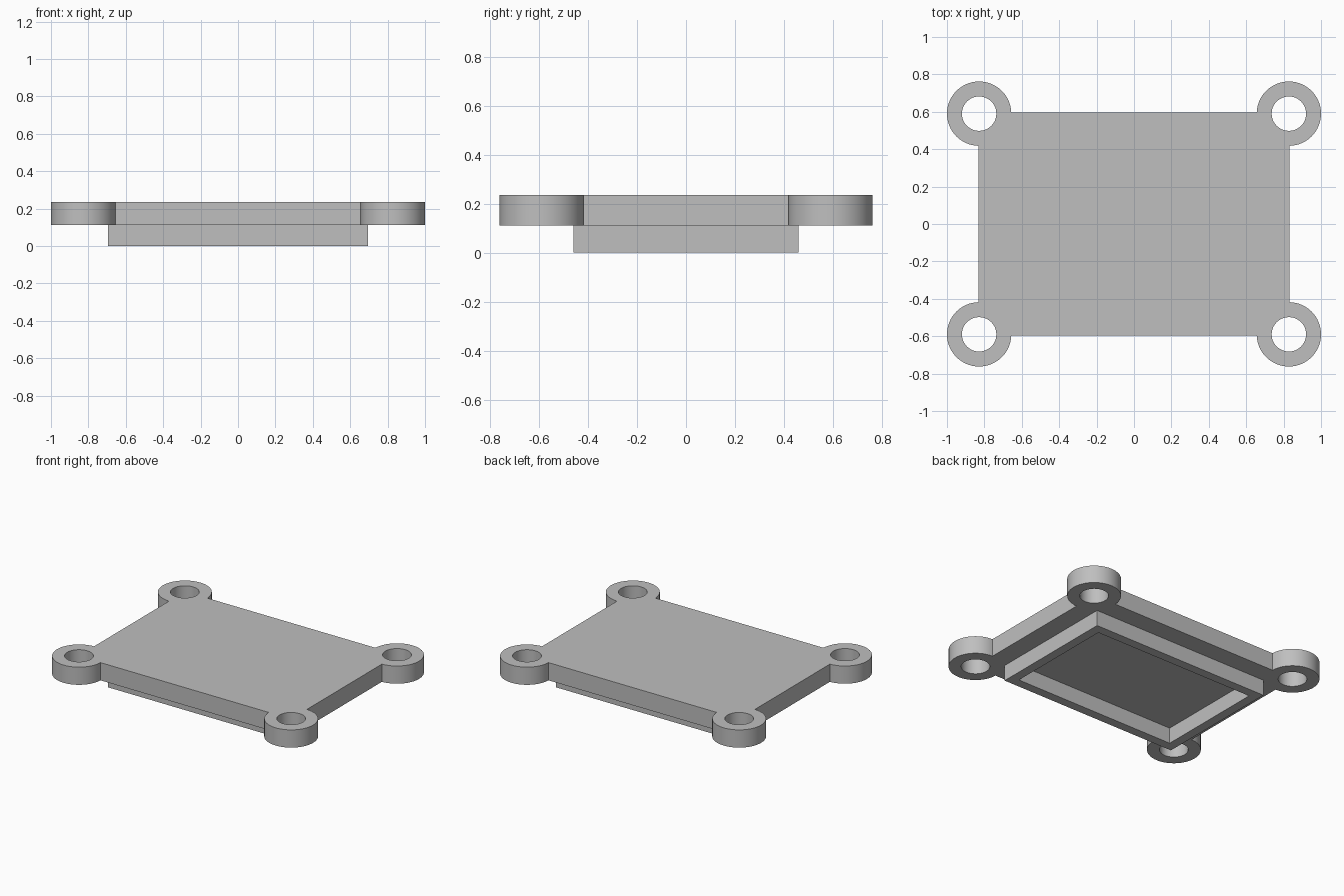
import bpy
import bmesh
from math import cos, sin, pi, radians

cube = bpy.data.objects.get("Cube")
if cube:
    bpy.data.objects.remove(cube, do_unlink=True)

# Main sizes
EAR_X, EAR_Y, EAR_R, HOLE_R = 0.828, 0.59, 0.172, 0.092
RIM_X, RIM_Y, RIM_WALL = 0.694, 0.46, 0.065
RIM_TOP, PLATE_TOP = 0.111, 0.236

grey = bpy.data.materials.new("plain_grey")
grey.use_nodes = True
colour = (0.52, 0.52, 0.52, 1)
grey.diffuse_color = colour
grey.node_tree.nodes["Principled BSDF"].inputs["Base Color"].default_value = colour


def arc(cx, cy, r, start, end, steps):
    return [(cx + r * cos(start + (end - start) * i / steps),
             cy + r * sin(start + (end - start) * i / steps))
            for i in range(steps + 1)]


def rectangle(hx, hy):
    return [(hx, hy), (-hx, hy), (-hx, -hy), (hx, -hy)]


def extruded(name, loops, z0, z1):
    """Fill closed outlines (inner loops become holes) and extrude from z0 to z1."""
    curve = bpy.data.curves.new(name, 'CURVE')
    curve.dimensions = '2D'
    curve.fill_mode = 'BOTH'
    curve.extrude = (z1 - z0) / 2
    for loop in loops:
        spline = curve.splines.new('POLY')
        spline.points.add(len(loop) - 1)
        for point, (x, y) in zip(spline.points, loop):
            point.co = (x, y, 0, 1)
        spline.use_cyclic_u = True
    temp = bpy.data.objects.new(name + "_outline", curve)
    bpy.context.collection.objects.link(temp)
    bpy.context.view_layer.update()
    depsgraph = bpy.context.evaluated_depsgraph_get()
    mesh = bpy.data.meshes.new_from_object(temp.evaluated_get(depsgraph))
    bpy.data.objects.remove(temp, do_unlink=True)

    # Weld the caps to the walls
    bm = bmesh.new()
    bm.from_mesh(mesh)
    bmesh.ops.remove_doubles(bm, verts=bm.verts, dist=0.0001)
    bmesh.ops.recalc_face_normals(bm, faces=bm.faces)
    bmesh.ops.translate(bm, verts=bm.verts, vec=(0, 0, (z0 + z1) / 2))
    bm.to_mesh(mesh)
    bm.free()

    mesh.name = name
    mesh.materials.clear()
    mesh.materials.append(grey)
    obj = bpy.data.objects.new(name, mesh)
    bpy.context.collection.objects.link(obj)
    bpy.ops.object.select_all(action='DESELECT')
    obj.select_set(True)
    bpy.context.view_layer.objects.active = obj
    bpy.ops.object.shade_smooth_by_angle(angle=radians(30))
    return obj


# Cover plate with four round screw ears
ear = arc(EAR_X, EAR_Y, EAR_R, radians(-89), radians(178), 48)
outline, holes = [], []
for sx, sy in rectangle(1, 1):
    corner = [(sx * x, sy * y) for x, y in ear]
    outline += corner if sx * sy > 0 else corner[::-1]
    holes.append(arc(sx * EAR_X, sy * EAR_Y, HOLE_R, 0, 2 * pi, 48)[:-1])
extruded("cover_plate", [outline] + holes, RIM_TOP, PLATE_TOP)

# Rectangular locating rim under the plate
extruded("locating_rim",
         [rectangle(RIM_X, RIM_Y), rectangle(RIM_X - RIM_WALL, RIM_Y - RIM_WALL)],
         0, RIM_TOP)
